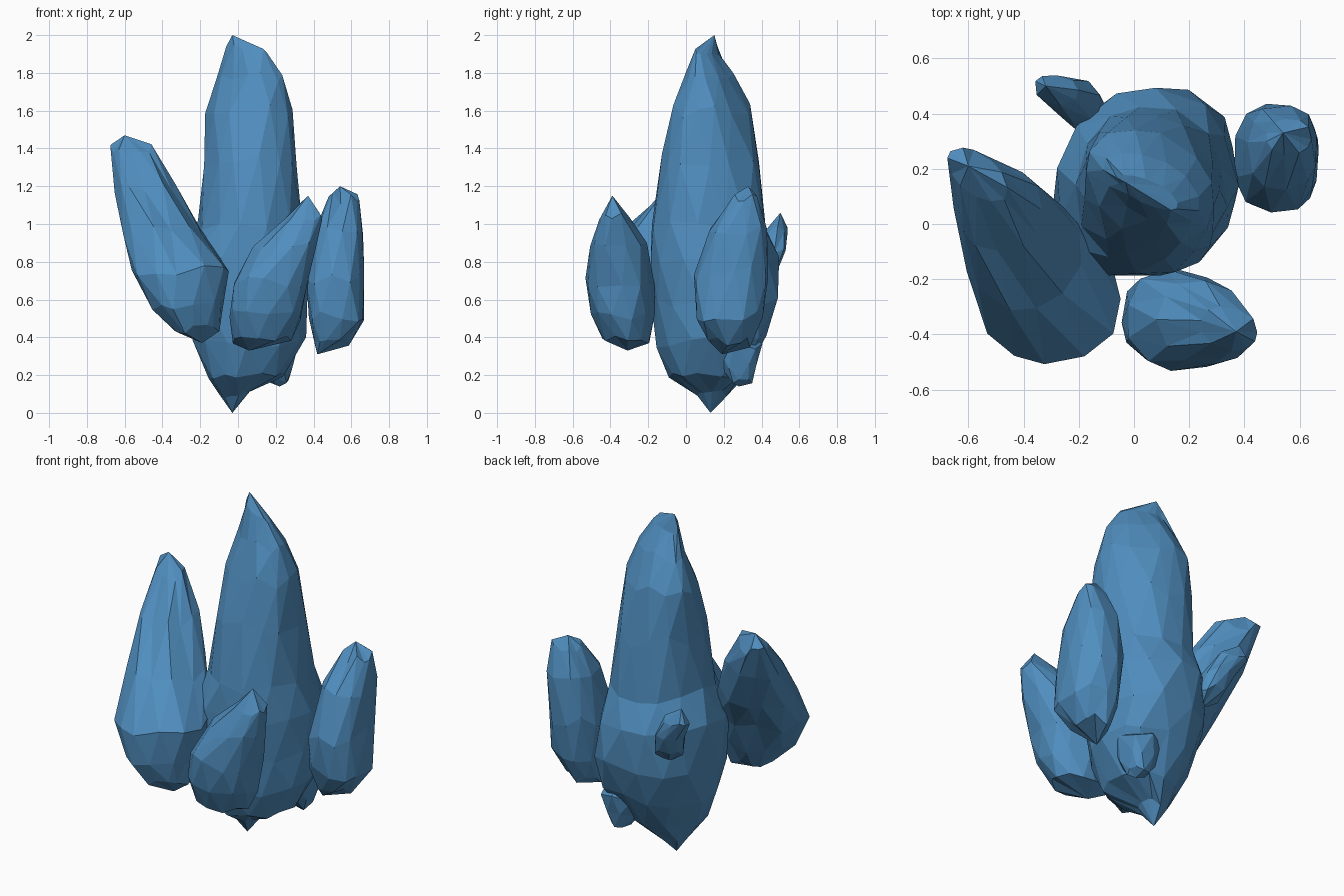
import bpy, bmesh, math, random

random.seed(5)

mat = bpy.data.materials.new("crystal blue")
mat.diffuse_color = (0.08, 0.27, 0.52, 1)


def squared(v, p):
    return math.copysign(abs(v) ** p, v)


def crystal(name, sides, bottom, rings, top, jitter, p=0.93):
    """Faceted shard: staggered rings (z, x0, x1, y0, y1, skew) between two tips.
    Skew stretches a ring along one diagonal, p below 1 makes it boxier."""
    bm = bmesh.new()
    loops = []
    for k, (z, x0, x1, y0, y1, skew) in enumerate(rings):
        cx, cy = (x0 + x1) / 2, (y0 + y1) / 2
        rx, ry = (x1 - x0) / 2, (y1 - y0) / 2
        # neighbouring ring heights limit the vertical jitter
        gap = min(abs(z - r[0]) for r in rings if r[0] != z)
        loop = []
        for i in range(sides):
            a = 2 * math.pi * (i + 0.5 * (k % 2) + random.uniform(-0.2, 0.2)) / sides
            s = 1.0 + random.uniform(-jitter, jitter)
            loop.append(bm.verts.new((cx + rx * s * squared(math.cos(a - skew / 2), p),
                                      cy + ry * s * squared(math.sin(a + skew / 2), p),
                                      z + random.uniform(-0.2, 0.2) * gap)))
        loops.append(loop)
    # zigzag facets between staggered rings
    for k in range(len(loops) - 1):
        a, b = loops[k], loops[k + 1]
        for i in range(sides):
            j = (i + 1) % sides
            if k % 2 == 0:
                bm.faces.new((a[i], a[j], b[i]))
                bm.faces.new((a[j], b[j], b[i]))
            else:
                bm.faces.new((a[i], b[j], b[i]))
                bm.faces.new((a[i], a[j], b[j]))
    # pointed ends
    lo, hi = bm.verts.new(bottom), bm.verts.new(top)
    for i in range(sides):
        j = (i + 1) % sides
        bm.faces.new((lo, loops[0][j], loops[0][i]))
        bm.faces.new((hi, loops[-1][i], loops[-1][j]))
    bmesh.ops.recalc_face_normals(bm, faces=bm.faces)
    me = bpy.data.meshes.new(name)
    bm.to_mesh(me)
    bm.free()
    me.materials.append(mat)
    ob = bpy.data.objects.new(name, me)
    bpy.context.collection.objects.link(ob)
    return ob


# tall central shard: flared foot, blade-like upper part
crystal("main_crystal", 13, (-0.03, 0.13, 0.0), [
    (0.10, -0.09, 0.06, 0.06, 0.21, 0.0),
    (0.20, -0.15, 0.24, -0.10, 0.31, 0.1),
    (0.38, -0.23, 0.36, -0.15, 0.43, 0.2),
    (0.58, -0.28, 0.375, -0.18, 0.49, 0.12),
    (0.80, -0.28, 0.37, -0.20, 0.49, 0.05),
    (1.01, -0.21, 0.335, -0.18, 0.43, -0.05),
    (1.32, -0.18, 0.31, -0.13, 0.39, -0.15),
    (1.60, -0.17, 0.29, -0.07, 0.345, -0.3),
    (1.78, -0.11, 0.24, 0.00, 0.26, -0.5),
    (1.92, -0.06, 0.16, 0.05, 0.18, -0.8)], (-0.03, 0.15, 2.0), 0.035)

# side spur under the foot
crystal("foot_spur", 8, (0.22, 0.28, 0.14), [
    (0.17, 0.16, 0.27, 0.23, 0.35, 0.0),
    (0.25, 0.10, 0.30, 0.16, 0.38, 0.1),
    (0.36, 0.06, 0.33, 0.12, 0.40, 0.1)], (0.15, 0.2, 0.5), 0.04)

# large shard leaning to the back left
crystal("left_crystal", 12, (-0.19, -0.33, 0.37), [
    (0.44, -0.33, -0.10, -0.44, -0.21, 0.2),
    (0.57, -0.46, -0.07, -0.50, -0.13, 0.2),
    (0.76, -0.57, -0.05, -0.51, -0.03, 0.0),
    (0.98, -0.615, -0.19, -0.31, 0.11, 0.0),
    (1.20, -0.655, -0.33, -0.10, 0.22, -0.1),
    (1.39, -0.675, -0.46, 0.08, 0.28, -0.6)], (-0.60, 0.21, 1.47), 0.035)

# short shard leaning to the front right
crystal("front_crystal", 11, (0.06, -0.31, 0.33), [
    (0.38, -0.03, 0.28, -0.44, -0.19, 0.0),
    (0.52, -0.05, 0.34, -0.51, -0.17, 0.0),
    (0.69, -0.03, 0.37, -0.535, -0.16, -0.1),
    (0.87, 0.08, 0.42, -0.51, -0.21, -0.1),
    (1.03, 0.24, 0.45, -0.46, -0.30, -0.2)], (0.37, -0.39, 1.15), 0.04)

# upright shard on the right
crystal("right_crystal", 11, (0.42, 0.19, 0.31), [
    (0.37, 0.40, 0.59, 0.11, 0.34, 0.0),
    (0.51, 0.37, 0.67, 0.05, 0.41, 0.0),
    (0.73, 0.36, 0.67, 0.04, 0.44, 0.0),
    (0.96, 0.41, 0.67, 0.12, 0.43, 0.0),
    (1.14, 0.48, 0.64, 0.25, 0.38, 0.0)], (0.54, 0.33, 1.20), 0.04, 0.85)

# small shard at the back
crystal("back_crystal", 9, (-0.15, 0.38, 0.66), [
    (0.75, -0.26, -0.10, 0.34, 0.49, 0.0),
    (0.86, -0.30, -0.12, 0.37, 0.53, -0.1),
    (0.98, -0.36, -0.20, 0.43, 0.54, -0.2)], (-0.32, 0.50, 1.06), 0.04)
